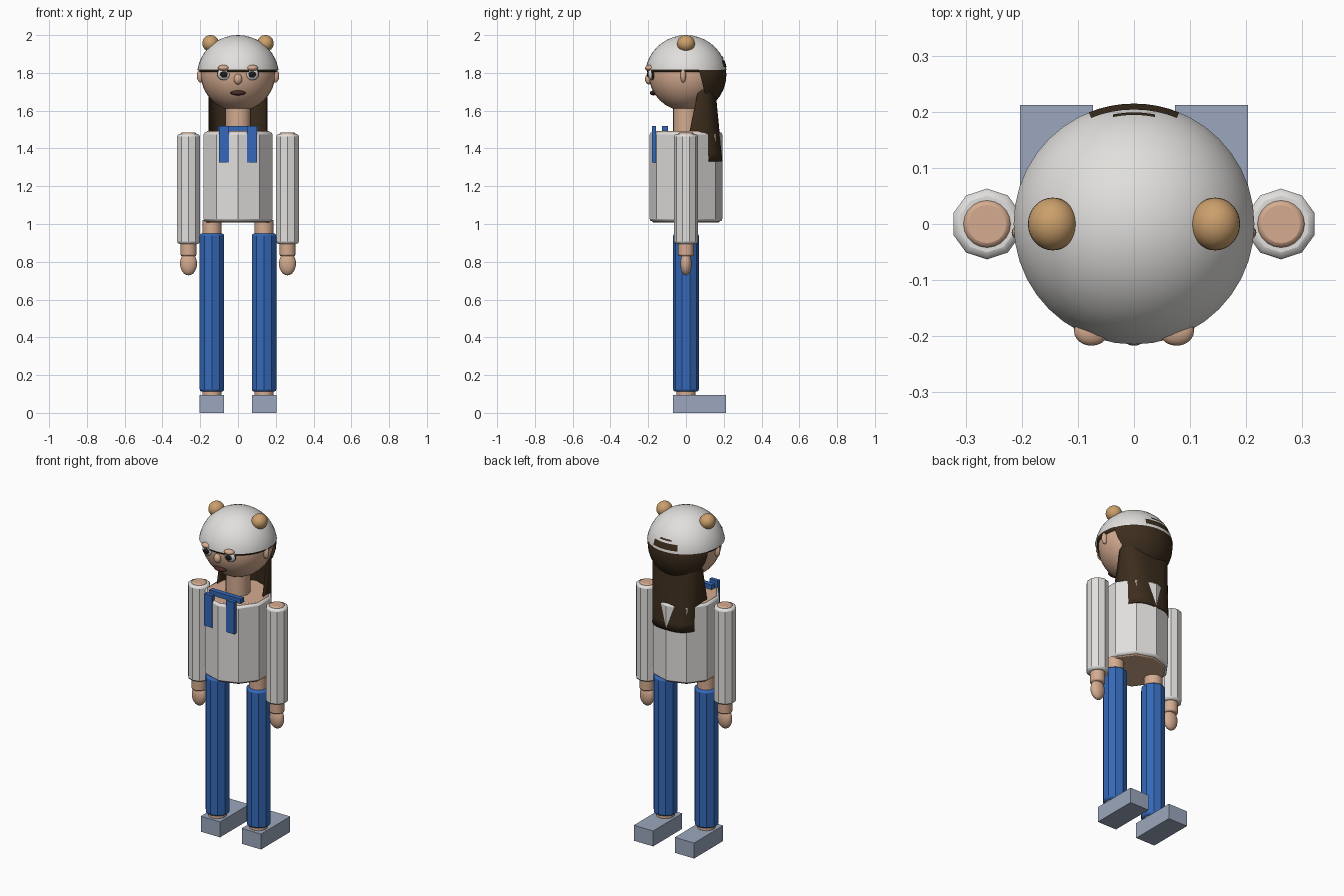
import bpy, bmesh, math
from mathutils import Vector

if "Cube" in bpy.data.objects:
    bpy.data.objects.remove(bpy.data.objects["Cube"])


def material(name, rgb):
    m = bpy.data.materials.new(name)
    m.diffuse_color = (*rgb, 1)
    m.use_nodes = True
    m.node_tree.nodes["Principled BSDF"].inputs["Base Color"].default_value = m.diffuse_color
    return m


WHITE = material("white", (0.75, 0.74, 0.72))
SKIN = material("skin", (0.66, 0.41, 0.28))
TAN = material("tan", (0.60, 0.35, 0.15))
HAIR = material("dark_brown", (0.045, 0.026, 0.012))
BLUE = material("blue", (0.035, 0.14, 0.48))
SHOE = material("grey_blue", (0.33, 0.39, 0.51))
BLACK = material("near_black", (0.012, 0.01, 0.01))
LIPS = material("lips", (0.07, 0.025, 0.02))


def finish(obj, name, mat, bevel=0.0, smooth=True):
    obj.name = name
    obj.data.materials.clear()
    obj.data.materials.append(mat)
    bpy.ops.object.select_all(action='DESELECT')
    bpy.context.view_layer.objects.active = obj
    obj.select_set(True)
    bpy.ops.object.transform_apply(location=False, rotation=False, scale=True)
    if bevel:
        b = obj.modifiers.new("bevel", 'BEVEL')
        b.width, b.segments, b.limit_method = bevel, 2, 'ANGLE'
        b.angle_limit = math.radians(50)
    if smooth:
        bpy.ops.object.shade_smooth_by_angle(angle=math.radians(30))
    return obj


def ball(name, loc, radii, mat, seg=32, rings=16):
    bpy.ops.mesh.primitive_uv_sphere_add(segments=seg, ring_count=rings, radius=1, location=loc)
    bpy.context.object.scale = radii
    return finish(bpy.context.object, name, mat)


def tube(name, x, z0, z1, r, mat, sides=10, bevel=0.0):
    bpy.ops.mesh.primitive_cylinder_add(vertices=sides, radius=r, depth=z1 - z0,
                                        location=(x, 0, (z0 + z1) / 2))
    return finish(bpy.context.object, name, mat, bevel)


def box(name, lo, hi, mat):
    lo, hi = Vector(lo), Vector(hi)
    bpy.ops.mesh.primitive_cube_add(size=1, location=(lo + hi) / 2)
    bpy.context.object.scale = hi - lo
    return finish(bpy.context.object, name, mat, smooth=False)


def sheet(name, rows, mat, thickness=0.0):
    """Skin a grid of points with quads."""
    bm = bmesh.new()
    grid = [[bm.verts.new(p) for p in row] for row in rows]
    for a, b in zip(grid, grid[1:]):
        for i in range(len(a) - 1):
            bm.faces.new((a[i], a[i + 1], b[i + 1], b[i]))
    mesh = bpy.data.meshes.new(name)
    bm.to_mesh(mesh)
    bm.free()
    obj = bpy.data.objects.new(name, mesh)
    bpy.context.collection.objects.link(obj)
    if thickness:
        s = obj.modifiers.new("thickness", 'SOLIDIFY')
        s.thickness, s.offset = thickness, 0
    return finish(obj, name, mat)


def trim(obj, point, normal, cap=False):
    """Cut away everything on the positive side of a plane."""
    bm = bmesh.new()
    bm.from_mesh(obj.data)
    cut = bmesh.ops.bisect_plane(bm, geom=bm.verts[:] + bm.edges[:] + bm.faces[:],
                                 plane_co=Vector(point) - obj.location, plane_no=normal,
                                 clear_outer=True)
    if cap:
        edges = [e for e in cut["geom_cut"] if isinstance(e, bmesh.types.BMEdge)]
        bmesh.ops.contextual_create(bm, geom=edges)
    bm.to_mesh(obj.data)
    bm.free()


# Torso, shirt and neck
tube("torso", 0, 1.007, 1.492, 0.177, SKIN, bevel=0.006)
tube("shirt", 0, 1.014, 1.486, 0.192, WHITE, bevel=0.012)
tube("neck", 0, 1.48, 1.64, 0.068, SKIN, sides=24)

# Head, helmet and hair under the helmet
ball("head", (0, 0, 1.796), (0.198, 0.198, 0.198), SKIN)
helmet = ball("helmet", (0, 0, 1.784), (0.217, 0.217, 0.216), WHITE, 40, 20)
trim(helmet, (0, 0, 1.815), (0, 0, -1))
cap = ball("hair_cap", (0, 0, 1.79), (0.208, 0.208, 0.206), HAIR)
trim(cap, (0, 0, 1.805), (0, 0, -1), cap=True)
back = ball("hair_back", (0, 0.004, 1.79), (0.21, 0.21, 0.206), HAIR)
trim(back, (0, 0.085, 1.75), (0, -1, -0.25))

# Hair patches showing on the back of the helmet
for name, half, z0, z1 in (("hair_patch_low", 22, 1.83, 1.865), ("hair_patch_high", 11, 1.877, 1.886)):
    rows = []
    for k in range(4):
        z = z0 + (z1 - z0) * k / 3
        r = math.sqrt(0.2195 ** 2 - (z - 1.784) ** 2)
        angles = [math.radians(half * (i / 4 - 1)) for i in range(9)]
        rows.append([(-r * math.sin(a), r * math.cos(a), z) for a in angles])
    sheet(name, rows, HAIR)

# Long hair hanging down the back, flaring toward the hem
rows = []
for k in range(10):
    t = k / 9
    z = 1.76 - 0.43 * t
    front = 0.075 - 0.09 * t
    rear = 0.148 + 0.042 * t
    row = []
    for i in range(25):
        a = math.pi * i / 24
        c, s = math.cos(a), max(math.sin(a), 0)
        x = 0.153 * math.copysign(abs(c) ** 0.68, c)
        row.append((x, front + (rear - front) * s ** 0.68, z))
    rows.append(row)
sheet("hair_length", rows, HAIR, 0.006)

# Face
ball("nose", (0, -0.197, 1.767), (0.022, 0.02, 0.028), SKIN, 20, 12)
ball("mouth", (0, -0.172, 1.694), (0.041, 0.02, 0.013), LIPS, 20, 10)

for side, s in (("left", -1), ("right", 1)):
    # Eyes, lids and ears
    ball(f"eye_rim_{side}", (s * 0.075, -0.178, 1.795), (0.036, 0.014, 0.034), HAIR, 24, 12)
    ball(f"eye_{side}", (s * 0.075, -0.183, 1.793), (0.033, 0.02, 0.032), WHITE, 24, 12)
    ball(f"pupil_{side}", (s * 0.075, -0.199, 1.792), (0.02, 0.008, 0.017), BLACK, 20, 10)
    ball(f"eyelid_{side}", (s * 0.076, -0.191, 1.826), (0.031, 0.026, 0.016), SKIN, 20, 12)
    ball(f"ear_{side}", (s * 0.198, -0.015, 1.785), (0.02, 0.015, 0.036), SKIN, 20, 12)
    # Round ears on the helmet
    ball(f"helmet_ear_{side}", (s * 0.145, 0, 1.956), (0.044, 0.047, 0.044), TAN)

    # Arms
    x = s * 0.262
    tube(f"arm_{side}", x, 0.83, 1.484, 0.042, SKIN, sides=20, bevel=0.008)
    tube(f"sleeve_{side}", x, 0.895, 1.476, 0.063, WHITE, bevel=0.012)
    ball(f"hand_{side}", (x, 0, 0.79), (0.045, 0.03, 0.062), SKIN, 20, 12)

    # Legs and shoes
    x = s * 0.138
    tube(f"leg_{side}", x, 0.085, 1.02, 0.051, SKIN, sides=20)
    tube(f"trouser_{side}", x, 0.112, 0.95, 0.068, BLUE, bevel=0.012)
    box(f"shoe_{side}", (x - 0.065, -0.068, 0), (x + 0.065, 0.212, 0.094), SHOE)

    # Dungaree straps
    x = s * 0.074
    box(f"strap_{side}", (x - 0.027, -0.181, 1.325), (x + 0.027, -0.158, 1.52), BLUE)

# Bar joining the straps at the neckline
box("strap_bar", (-0.106, -0.126, 1.465), (0.106, -0.096, 1.52), BLUE)
